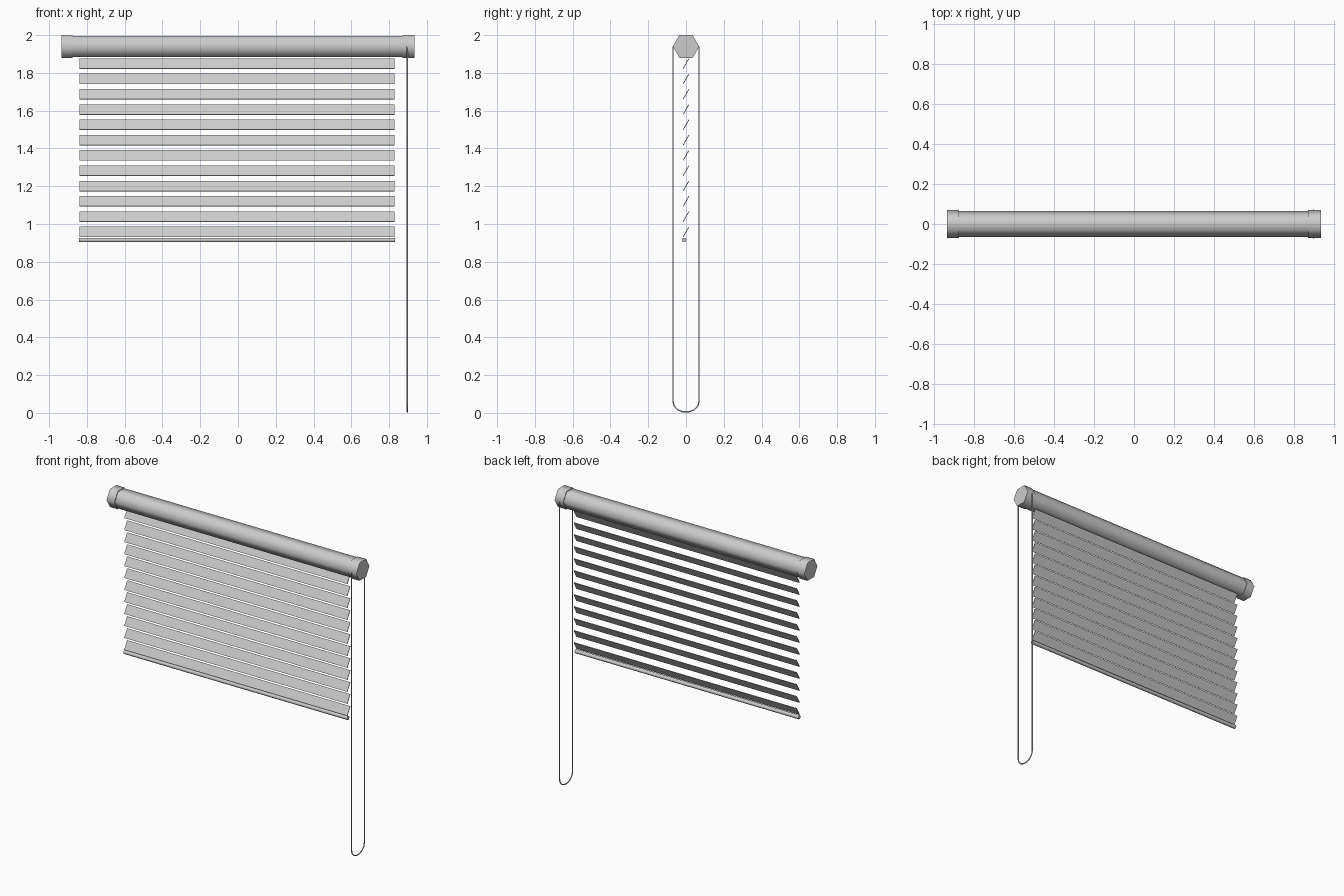
import bpy
import math
from mathutils import Vector

cube = bpy.data.objects.get("Cube")
if cube:
    bpy.data.objects.remove(cube, do_unlink=True)

grey = bpy.data.materials.new("light_grey")
grey.use_nodes = True
colour = (0.6, 0.6, 0.6, 1)
grey.diffuse_color = colour
grey.node_tree.nodes["Principled BSDF"].inputs["Base Color"].default_value = colour


def finish(name, smooth_angle=None):
    obj = bpy.context.object
    obj.name = name
    obj.data.materials.append(grey)
    if smooth_angle:
        bpy.ops.object.shade_smooth_by_angle(angle=math.radians(smooth_angle))
    return obj


def hex_bar(name, radius, x0, x1, y, z):
    """Six-sided bar along x with corners pointing front and back."""
    bpy.ops.mesh.primitive_cylinder_add(
        vertices=6, radius=radius, depth=x1 - x0,
        location=((x0 + x1) / 2, y, z), rotation=(0, math.pi / 2, 0))
    return finish(name, 65)


# Head rail and its end caps
AXIS_Z = 1.94
hex_bar("head_rail", 0.065, -0.9, 0.9, 0, AXIS_Z)
hex_bar("left_end_cap", 0.07, 0.87, 0.934, 0, AXIS_Z)
hex_bar("right_end_cap", 0.07, -0.934, -0.875, 0, AXIS_Z)

# Tilted slats, lower edge toward the front
for i in range(12):
    bpy.ops.mesh.primitive_cube_add(
        size=1, location=(-0.005, 0, 1.849 - i * 0.081),
        rotation=(math.radians(60), 0, 0))
    bpy.context.object.scale = (1.668, 0.062, 0.004)
    bpy.ops.object.transform_apply(location=False, rotation=False, scale=True)
    finish(f"slat_{i + 1}")

# Bottom rail
hex_bar("bottom_rail", 0.013, -0.842, 0.832, -0.01, 0.915)

# Pull cord: long loop with a rounded lower end
HALF = 0.069
path = [Vector((0.897, -HALF, AXIS_Z))]
for i in range(8):
    a = math.pi + math.pi * i / 7
    path.append(Vector((0.897, HALF * math.cos(a), 0.06 + 0.056 * math.sin(a))))
path.append(Vector((0.897, HALF, AXIS_Z)))
curve = bpy.data.curves.new("pull_cord", "CURVE")
curve.dimensions = "3D"
curve.bevel_depth = 0.004
curve.bevel_resolution = 1
spline = curve.splines.new("POLY")
spline.points.add(len(path) - 1)
for point, co in zip(spline.points, path):
    point.co = (*co, 1)
cord = bpy.data.objects.new("pull_cord", curve)
bpy.context.collection.objects.link(cord)
bpy.ops.object.select_all(action="DESELECT")
cord.select_set(True)
bpy.context.view_layer.objects.active = cord
bpy.ops.object.convert(target="MESH")
finish("pull_cord", 65)
